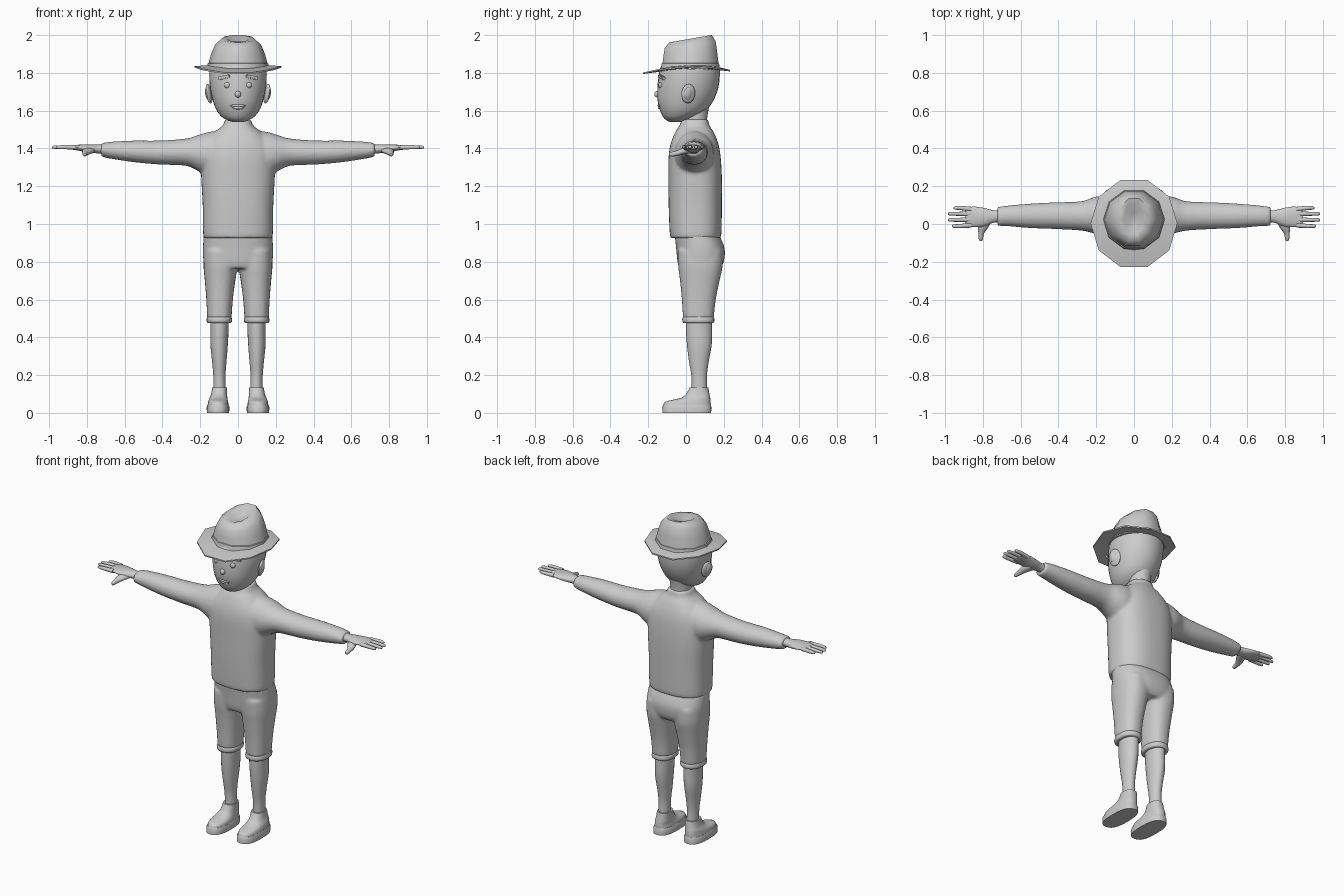
import bpy, bmesh, math
from mathutils import Matrix, Vector, Euler

clay = bpy.data.materials.new("light_grey")
clay.diffuse_color = (0.6, 0.6, 0.6, 1)


def finish(name, bm, angle=50):
    bmesh.ops.recalc_face_normals(bm, faces=bm.faces)
    me = bpy.data.meshes.new(name)
    bm.to_mesh(me)
    bm.free()
    ob = bpy.data.objects.new(name, me)
    bpy.context.collection.objects.link(ob)
    me.materials.append(clay)
    bpy.ops.object.select_all(action='DESELECT')
    ob.select_set(True)
    bpy.context.view_layer.objects.active = ob
    bpy.ops.object.shade_smooth_by_angle(angle=math.radians(angle))
    return ob


def refine(rows, steps):
    # Catmull-Rom interpolation between cross-sections
    out = []
    for i in range(len(rows) - 1):
        a, b, c, d = (rows[max(0, min(len(rows) - 1, i + k))] for k in (-1, 0, 1, 2))
        for s in range(steps):
            t = s / steps
            out.append([0.5 * (2*q + (r-p)*t + (2*p - 5*q + 4*r - u)*t*t + (3*q - p - 3*r + u)*t**3)
                        for p, q, r, u in zip(a, b, c, d)])
    return out + [rows[-1]]


def loft(bm, axis, rows, n=24, power=2, steps=3, side=1, warp=None):
    # each row: position along the axis, then min/max of the two other axes
    order = {'x': (0, 1, 2), 'y': (1, 0, 2), 'z': (2, 0, 1)}[axis]
    rings = []
    for pos, a0, a1, b0, b1 in refine(rows, steps):
        ring = []
        for k in range(n):
            t = 2 * math.pi * k / n
            c, s = math.cos(t), math.sin(t)
            co = Vector()
            co[order[0]] = pos
            co[order[1]] = (a0 + a1)/2 + (a1 - a0)/2 * math.copysign(abs(c)**(2/power), c)
            co[order[2]] = (b0 + b1)/2 + (b1 - b0)/2 * math.copysign(abs(s)**(2/power), s)
            if warp:
                co.z += warp(co)
            co.x *= side
            ring.append(bm.verts.new(co))
        rings.append(ring)
    for r, q in zip(rings, rings[1:]):
        for k in range(n):
            bm.faces.new((r[k], r[(k+1) % n], q[(k+1) % n], q[k]))
    bm.faces.new(rings[0])
    bm.faces.new(rings[-1])


def part(name, axis, rows, angle=50, **kw):
    bm = bmesh.new()
    loft(bm, axis, rows, **kw)
    return finish(name, bm, angle)


def blob(name, loc, size, rot=(0, 0, 0)):
    bm = bmesh.new()
    m = Matrix.LocRotScale(Vector(loc), Euler(rot), Vector(size))
    bmesh.ops.create_uvsphere(bm, u_segments=16, v_segments=10, radius=1, matrix=m)
    return finish(name, bm)


def fuse(ob, voxel, rounds):
    # blend overlapping volumes into one soft surface
    m = ob.modifiers.new("blend", 'REMESH')
    m.mode, m.voxel_size, m.use_smooth_shade = 'VOXEL', voxel, True
    s = ob.modifiers.new("soften", 'SMOOTH')
    s.factor, s.iterations = 0.5, rounds
    bpy.ops.object.convert(target='MESH')
    bpy.ops.object.shade_smooth_by_angle(angle=math.radians(50))


# Sweater: torso and both sleeves
bm = bmesh.new()
loft(bm, 'z', [(.925, -.18, .18, -.08, .182), (.95, -.185, .185, -.086, .188),
               (1.1, -.187, .187, -.092, .19), (1.25, -.195, .195, -.093, .19),
               (1.36, -.195, .195, -.092, .183), (1.43, -.175, .175, -.08, .17),
               (1.49, -.12, .12, -.055, .145), (1.52, -.082, .082, -.035, .125),
               (1.555, -.068, .068, -.022, .118)], n=40, power=2.5)
for s in (1, -1):
    loft(bm, 'x', [(.06, -.06, .14, 1.27, 1.50), (.16, -.06, .15, 1.255, 1.487),
                   (.22, -.048, .14, 1.285, 1.468), (.28, -.035, .12, 1.309, 1.452),
                   (.42, -.027, .115, 1.315, 1.442), (.55, -.022, .108, 1.327, 1.442),
                   (.67, -.012, .098, 1.345, 1.436), (.725, -.01, .09, 1.357, 1.428)], side=s)
fuse(finish("sweater", bm), .009, 6)

# Shorts: seat and two legs
bm = bmesh.new()
loft(bm, 'z', [(.765, -.17, .17, -.035, .18), (.8, -.183, .183, -.045, .2),
               (.87, -.186, .186, -.052, .205), (.945, -.181, .181, -.06, .175)], n=40, power=2.4)
for s in (1, -1):
    loft(bm, 'z', [(.5, .034, .163, -.016, .147), (.6, .027, .168, -.022, .158),
                   (.7, .014, .176, -.032, .178), (.78, .002, .183, -.042, .195),
                   (.86, .01, .18, -.045, .195)], power=2.3, side=s)
fuse(finish("shorts", bm), .009, 4)

for s, tag in ((1, "left"), (-1, "right")):
    # Shorts hem, bare leg and shoe
    part(tag + "_shorts_hem", 'z', [(.475, .04, .157, -.01, .14), (.48, .033, .165, -.018, .149),
                                    (.497, .031, .166, -.02, .15), (.508, .036, .162, -.016, .146)],
         power=2.3, steps=2, side=s)
    part(tag + "_leg", 'z', [(.07, .062, .132, .03, .112), (.13, .065, .13, .03, .112),
                             (.2, .066, .131, .028, .111), (.27, .061, .137, .016, .12),
                             (.36, .054, .146, .005, .136), (.44, .05, .146, .0, .138),
                             (.52, .048, .147, .0, .138)], side=s)
    part(tag + "_shoe_sole", 'z', [(0, .047, .165, -.125, .133), (.03, .045, .166, -.126, .135),
                                   (.042, .05, .161, -.12, .13)], power=2.6, steps=1, side=s)
    part(tag + "_shoe_upper", 'z', [(.04, .05, .161, -.12, .131), (.058, .052, .158, -.112, .131),
                                    (.068, .055, .155, -.075, .13), (.08, .056, .15, -.025, .128),
                                    (.1, .058, .142, .0, .124), (.135, .058, .137, .02, .118)],
         power=2.4, steps=2, side=s)

    # Hand: palm, four fingers, thumb
    bm = bmesh.new()
    loft(bm, 'x', [(.69, .005, .075, 1.366, 1.422), (.74, .008, .072, 1.374, 1.42),
                   (.79, -.012, .084, 1.377, 1.422), (.84, -.016, .092, 1.388, 1.42),
                   (.88, -.012, .088, 1.394, 1.416), (.895, -.004, .08, 1.398, 1.412)], side=s)
    for y, tip, fan in ((-.006, .965, -.005), (.023, .985, -.001), (.053, .985, .001), (.078, .955, .007)):
        loft(bm, 'x', [(.86, y-.013, y+.013, 1.393, 1.418), (.92, y+fan-.011, y+fan+.011, 1.396, 1.418),
                       (tip-.01, y+fan-.009, y+fan+.009, 1.398, 1.415),
                       (tip, y+fan-.004, y+fan+.004, 1.402, 1.41)], n=10, side=s)
    loft(bm, 'y', [(.03, .745, .81, 1.375, 1.41), (-.015, .77, .825, 1.368, 1.402),
                   (-.05, .794, .824, 1.36, 1.388), (-.08, .8, .822, 1.358, 1.38),
                   (-.09, .806, .816, 1.364, 1.374)], n=12, side=s)
    finish(tag + "_hand", bm)

    # Ear, eye, eyebrow
    blob(tag + "_ear", (s*.153, .012, 1.69), (.014, .038, .052), (0, s*.16, s*.3))
    blob(tag + "_ear_hollow", (s*.161, .01, 1.69), (.012, .022, .034), (0, s*.16, s*.3))
    blob(tag + "_eye", (s*.056, -.131, 1.735), (.017, .015, .017))
    bm = bmesh.new()
    bmesh.ops.create_cube(bm, size=1, matrix=Matrix.LocRotScale(
        Vector((s*.074, -.129, 1.777)), Euler((0, s*.2, s*.4)), Vector((.066, .018, .018))))
    bmesh.ops.bevel(bm, geom=bm.edges[:], offset=.004, segments=2, affect='EDGES')
    finish(tag + "_eyebrow", bm)

# Neck and head
part("neck", 'z', [(1.48, -.068, .068, -.02, .116), (1.56, -.06, .06, -.015, .112),
                   (1.66, -.07, .07, -.02, .13)])
part("head", 'z', [(1.54, -.025, .025, -.085, -.03), (1.547, -.05, .05, -.1, .0),
                   (1.565, -.083, .083, -.12, .05), (1.6, -.112, .112, -.137, .105),
                   (1.65, -.132, .132, -.15, .143), (1.71, -.146, .146, -.152, .168),
                   (1.77, -.152, .152, -.147, .178), (1.83, -.148, .148, -.135, .175),
                   (1.88, -.12, .12, -.1, .14)], n=32)
blob("nose", (0, -.152, 1.687), (.016, .016, .017))
blob("upper_lip", (0, -.139, 1.627), (.042, .011, .008))
blob("lower_lip", (0, -.137, 1.616), (.032, .012, .009))

# Hat: upswept ten-sided brim and a back-tilted crown with a dented top
part("hat_brim", 'z', [(1.812, -.14, .14, -.12, .16), (1.798, -.23, .23, -.24, .245),
                       (1.806, -.23, .23, -.24, .245), (1.83, -.14, .14, -.12, .16)],
     n=10, steps=1, warp=lambda c: .03 * (c.x/.23)**2 + .03 * c.y)
part("hat_crown", 'z', [(1.815, -.165, .165, -.14, .185), (1.845, -.158, .158, -.133, .18),
                        (1.9, -.143, .143, -.127, .172), (1.95, -.122, .122, -.12, .164),
                        (1.982, -.088, .088, -.095, .142), (1.98, -.055, .055, -.06, .11),
                        (1.958, -.022, .022, -.02, .06)],
     angle=60, n=10, steps=1, warp=lambda c: .16 * (c.y - .03) * max(0, c.z - 1.82) / .15)
part("hat_band", 'z', [(1.822, -.166, .166, -.141, .187), (1.85, -.161, .161, -.136, .183),
                       (1.854, -.15, .15, -.128, .175)], n=10, steps=1)
